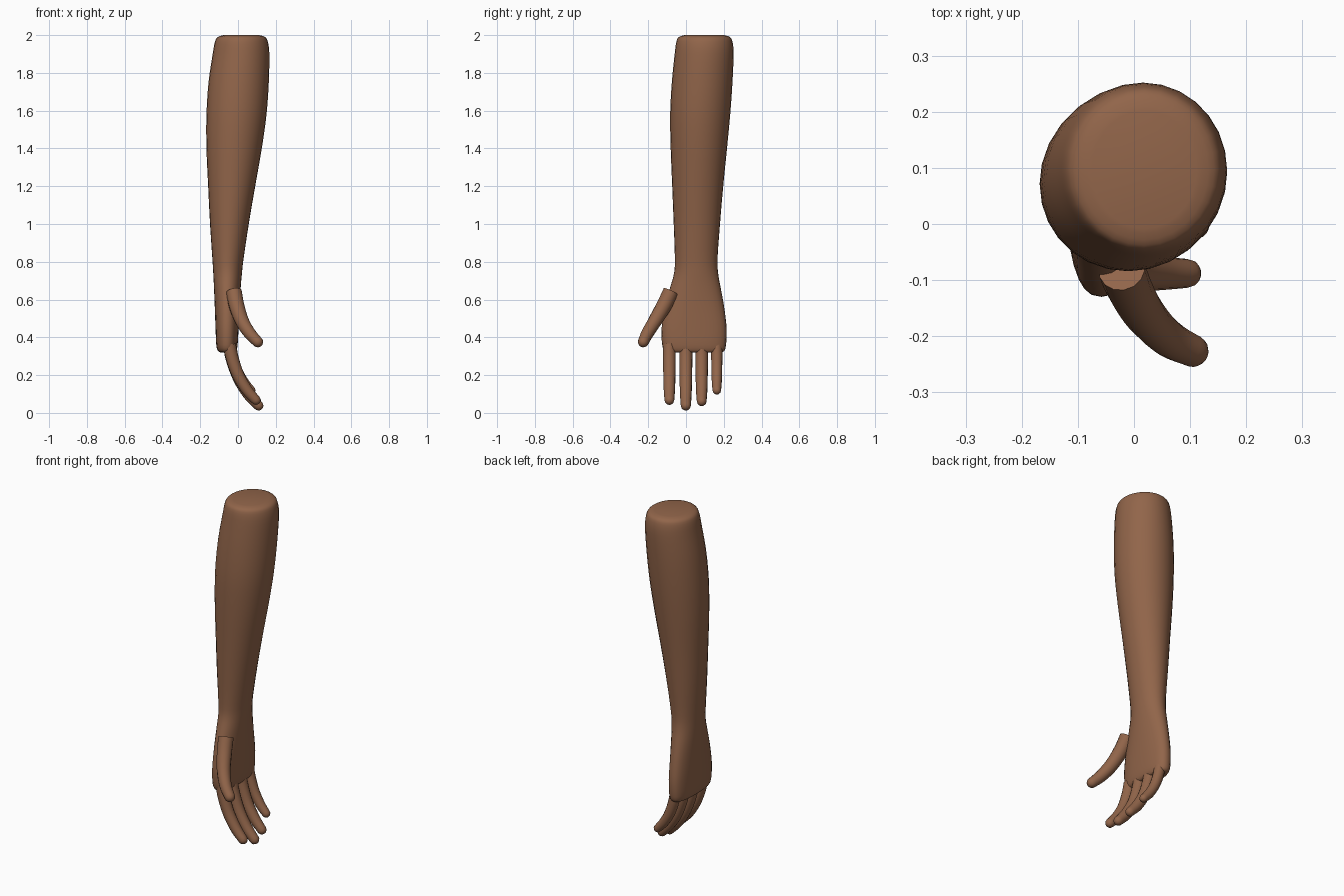
import bpy, bmesh, math
from mathutils import Vector

if "Cube" in bpy.data.objects:
    bpy.data.objects.remove(bpy.data.objects["Cube"])

skin = bpy.data.materials.new("brown skin")
skin.diffuse_color = (0.285, 0.13, 0.068, 1)
skin.use_nodes = True
skin.node_tree.nodes["Principled BSDF"].inputs["Base Color"].default_value = skin.diffuse_color


def loft(name, rings):
    """Skin a list of vertex rings, cap both ends, shade smooth."""
    bm = bmesh.new()
    loops = [[bm.verts.new(p) for p in r] for r in rings]
    n = len(loops[0])
    for a, b in zip(loops, loops[1:]):
        for i in range(n):
            bm.faces.new((a[i], a[(i + 1) % n], b[(i + 1) % n], b[i]))
    bm.faces.new(loops[0])
    bm.faces.new(loops[-1])
    bmesh.ops.recalc_face_normals(bm, faces=bm.faces)
    me = bpy.data.meshes.new(name)
    bm.to_mesh(me)
    bm.free()
    me.materials.append(skin)
    ob = bpy.data.objects.new(name, me)
    bpy.context.collection.objects.link(ob)
    bpy.ops.object.select_all(action='DESELECT')
    ob.select_set(True)
    bpy.context.view_layer.objects.active = ob
    bpy.ops.object.shade_smooth_by_angle(angle=math.radians(50))
    return ob


def spline(pts, steps):
    """Catmull-Rom interpolation of tuples of any length."""
    p = [pts[0]] + list(pts) + [pts[-1]]
    out = []
    for i in range(1, len(p) - 2):
        for s in range(steps):
            t = s / steps
            out.append(tuple(
                0.5 * (2 * b + (c - a) * t + (2 * a - 5 * b + 4 * c - d) * t * t
                       + (3 * b - a - 3 * c + d) * t ** 3)
                for a, b, c, d in zip(p[i - 1], p[i], p[i + 1], p[i + 2])))
    return out + [tuple(pts[-1])]


def arm_ring(z, x0, x1, y0, y1, e, n=28):
    """Superellipse section from its extents."""
    def pw(v):
        return math.copysign(abs(v) ** (2 / e), v)
    cx, cy, rx, ry = (x0 + x1) / 2, (y0 + y1) / 2, (x1 - x0) / 2, (y1 - y0) / 2
    return [(cx + rx * pw(math.cos(2 * math.pi * i / n)),
             cy + ry * pw(math.sin(2 * math.pi * i / n)), z) for i in range(n)]


# forearm, wrist and palm: z, x range, y range, section squareness
sections = [
    (0.320, -0.092, -0.022, -0.095, 0.185, 2.5),
    (0.328, -0.106, -0.010, -0.113, 0.202, 2.5),
    (0.36, -0.115, -0.002, -0.126, 0.212, 2.5),
    (0.45, -0.119, 0.003, -0.129, 0.215, 2.4),
    (0.56, -0.123, 0.008, -0.112, 0.202, 2.2),
    (0.66, -0.127, 0.014, -0.085, 0.184, 2.1),
    (0.74, -0.131, 0.021, -0.063, 0.170, 2),
    (0.82, -0.136, 0.030, -0.059, 0.167, 2),
    (1.0, -0.148, 0.057, -0.065, 0.180, 2),
    (1.2, -0.158, 0.091, -0.073, 0.197, 2),
    (1.4, -0.167, 0.126, -0.081, 0.217, 2),
    (1.58, -0.167, 0.151, -0.084, 0.234, 2),
    (1.75, -0.156, 0.163, -0.075, 0.246, 2),
    (1.90, -0.134, 0.166, -0.060, 0.252, 2),
    (1.965, -0.122, 0.158, -0.051, 0.246, 2),
    (1.99, -0.107, 0.143, -0.038, 0.232, 2),
    (2.0, -0.075, 0.112, -0.008, 0.202, 2),
]
loft("forearm_and_palm", [arm_ring(*s) for s in spline(sections, 3)])


def digit(name, pts, n=14):
    """Tapered tube along x, y, z, radius points with a round tip."""
    path = spline(pts, 4)
    centres = [Vector(p[:3]) for p in path]
    radii = [p[3] for p in path]
    # hemispherical tip
    end, r = centres[-1], radii[-1]
    d = (end - centres[-2]).normalized()
    for a in (25, 48, 68, 84):
        centres.append(end + d * r * math.sin(math.radians(a)))
        radii.append(r * math.cos(math.radians(a)))
    rings = []
    for i, (c, r) in enumerate(zip(centres, radii)):
        t = (centres[min(i + 1, len(centres) - 1)] - centres[max(i - 1, 0)]).normalized()
        u = t.cross(Vector((0, 1, 0.3))).normalized()
        v = t.cross(u)
        rings.append([c + r * (u * math.cos(k * math.tau / n) + v * math.sin(k * math.tau / n))
                      for k in range(n)])
    loft(name, rings)


# fingers share one curl, scaled to their own length
curl = [(-0.045, 0.362, 1.0), (-0.030, 0.285, 1.0), (0.005, 0.185, 0.95),
        (0.056, 0.098, 0.88), (0.108, 0.039, 0.76)]
fingers = [("index_finger", -0.088, 0.91, 0.034), ("middle_finger", -0.001, 1.0, 0.035),
           ("ring_finger", 0.083, 0.93, 0.034), ("little_finger", 0.163, 0.75, 0.030)]
for name, y, length, r in fingers:
    digit(name, [(-0.045 + (x + 0.045) * length, y, 0.362 - (0.362 - z) * length, r * f)
                 for x, z, f in curl])

# thumb
digit("thumb", [(-0.022, -0.080, 0.642, 0.042), (-0.008, -0.115, 0.57, 0.041),
                (0.022, -0.165, 0.485, 0.037), (0.063, -0.205, 0.420, 0.033),
                (0.104, -0.226, 0.376, 0.029)])
